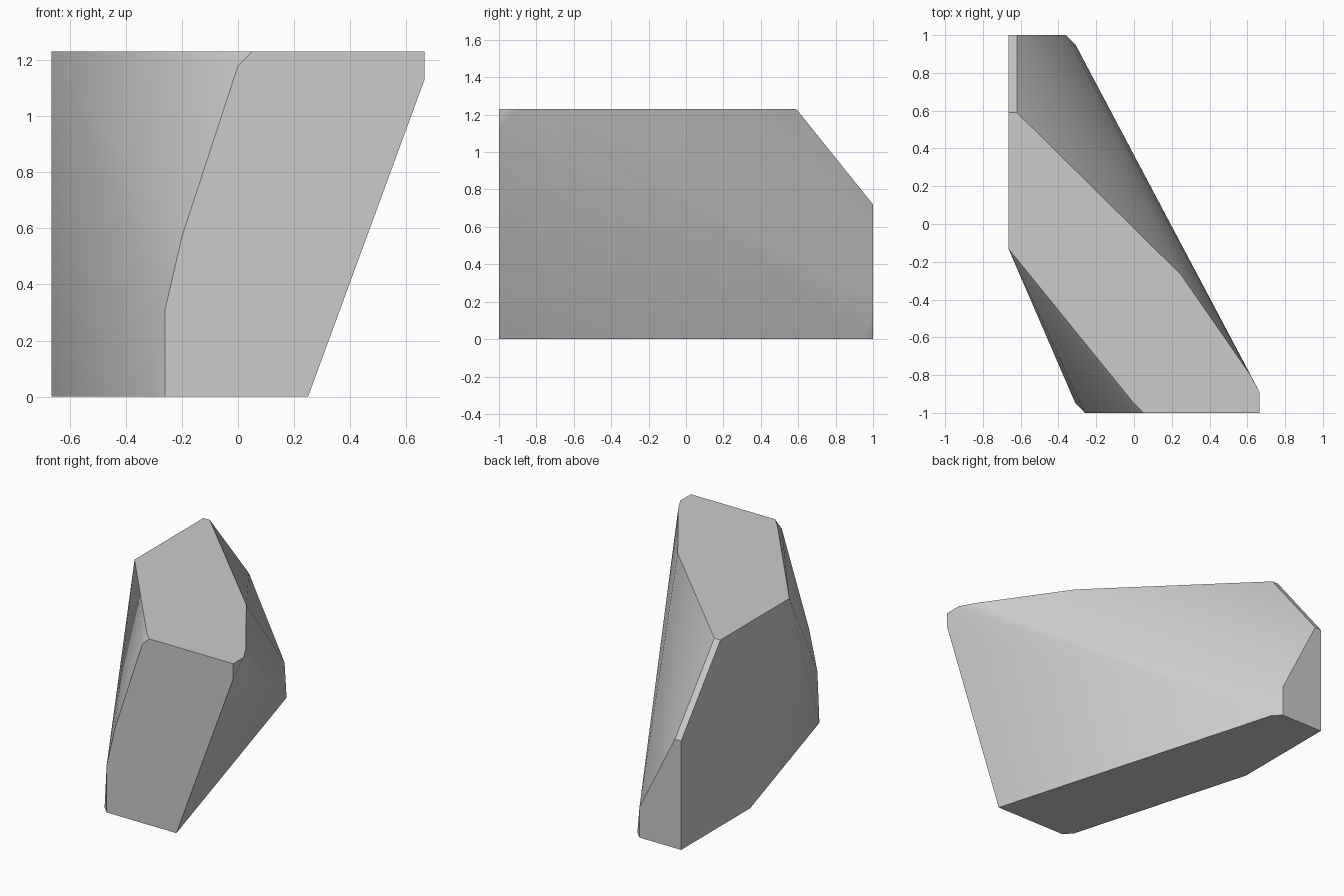
import bpy
import bmesh
from math import radians

# Remove the default cube
default_cube = bpy.data.objects.get("Cube")
if default_cube:
    bpy.data.objects.remove(default_cube, do_unlink=True)

# Limits of the block
SIDE, END, TOP = 0.665, 1.0, 1.23

# Outlines of the flat cut faces of the boulder
front_outline = [(-0.26, 0), (0.25, 0), (SIDE, 1.13), (0, 1.18), (-0.2, 0.57), (-0.26, 0.31)]
back_outline = [(-SIDE, 0), (-0.36, 0), (-0.36, 0.2), (-0.62, 0.72), (-SIDE, 0.72)]
top_outline = [(0.05, -END), (SIDE, -END), (SIDE, -0.89), (0.61, -0.79), (0.25, -0.27),
               (-0.62, 0.59), (-SIDE, 0.59), (-SIDE, -0.13), (0, -0.95)]
base_outline = [(-0.31, -0.95), (-SIDE, 0.28), (-0.31, 0.95)]

corners = [(x, -END, z) for x, z in front_outline]
corners += [(x, END, z) for x, z in back_outline]
corners += [(x, y, TOP) for x, y in top_outline]
corners += [(x, y, 0) for x, y in base_outline]


def make_material(name, colour):
    material = bpy.data.materials.new(name)
    material.use_nodes = True
    material.diffuse_color = colour
    for node in material.node_tree.nodes:
        if node.type == "BSDF_PRINCIPLED":
            node.inputs["Base Color"].default_value = colour
    return material


def make_hull(name, points, material):
    """Wrap the points in a convex skin and merge its flat areas."""
    bm = bmesh.new()
    for point in points:
        bm.verts.new(point)
    hull = bmesh.ops.convex_hull(bm, input=bm.verts[:])
    unused = set(hull["geom_interior"]) | set(hull["geom_unused"])
    bmesh.ops.delete(bm, geom=[g for g in unused if isinstance(g, bmesh.types.BMVert)],
                     context="VERTS")
    bmesh.ops.dissolve_limit(bm, angle_limit=radians(1), verts=bm.verts[:], edges=bm.edges[:])
    bmesh.ops.recalc_face_normals(bm, faces=bm.faces[:])
    mesh = bpy.data.meshes.new(name)
    bm.to_mesh(mesh)
    bm.free()
    mesh.materials.append(material)
    obj = bpy.data.objects.new(name, mesh)
    bpy.context.collection.objects.link(obj)
    return obj


# Boulder with soft flanks and crisp cut edges
stone = make_material("stone grey", (0.6, 0.6, 0.6, 1))
boulder = make_hull("boulder", corners, stone)
bpy.ops.object.select_all(action="DESELECT")
boulder.select_set(True)
bpy.context.view_layer.objects.active = boulder
bpy.ops.object.shade_smooth_by_angle(angle=radians(35))
